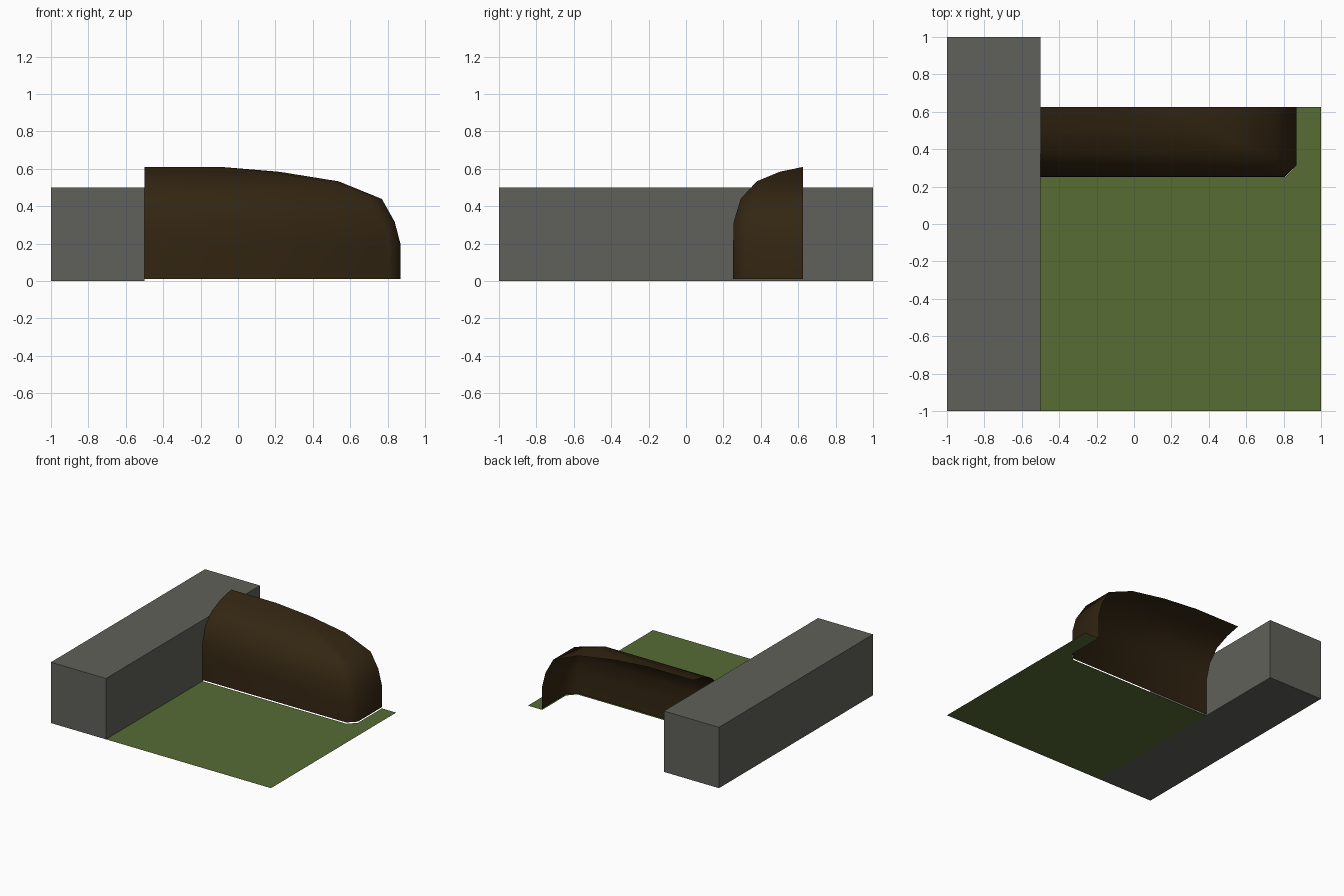
import bpy, bmesh, math

if "Cube" in bpy.data.objects:
    bpy.data.objects.remove(bpy.data.objects["Cube"])


def material(name, rgb):
    m = bpy.data.materials.new(name)
    m.diffuse_color = (*rgb, 1)
    m.use_nodes = True
    m.node_tree.nodes["Principled BSDF"].inputs["Base Color"].default_value = m.diffuse_color
    return m


def build(name, bm, mat):
    bmesh.ops.remove_doubles(bm, verts=bm.verts, dist=0.0005)
    me = bpy.data.meshes.new(name)
    bm.to_mesh(me)
    bm.free()
    me.materials.append(mat)
    ob = bpy.data.objects.new(name, me)
    bpy.context.collection.objects.link(ob)
    return ob


stone = material("grey stone", (0.118, 0.118, 0.103))
grass = material("grass green", (0.097, 0.150, 0.036))
bark = material("dark brown", (0.033, 0.019, 0.006))

BACK, LEFT = 0.625, -0.5

# long stone block on the left
bm = bmesh.new()
bmesh.ops.create_cube(bm, size=1)
for v in bm.verts:
    v.co = (-0.75 + v.co.x * 0.5, v.co.y * 2, 0.25 + v.co.z * 0.5)
build("stone_block", bm, stone)

# grass sheet, cut out around the footprint of the shell
bm = bmesh.new()
outline = [(LEFT, -1), (1, -1), (1, BACK), (0.87, BACK), (0.87, 0.315),
           (0.81, 0.252), (LEFT, 0.252)]
bm.faces.new([bm.verts.new((x, y, 0)) for x, y in outline])
bmesh.ops.triangulate(bm, faces=bm.faces[:])
build("grass_sheet", bm, grass)

# open rounded shell: one chamfered outline per level (height, end x, front y)
levels = [(0.01, 0.87, 0.252), (0.193, 0.87, 0.252), (0.316, 0.838, 0.255),
          (0.439, 0.769, 0.292), (0.533, 0.538, 0.378), (0.584, 0.222, 0.50),
          (0.61, -0.088, BACK)]
bm = bmesh.new()
rings = []
for z, x, y in levels:
    c = min(0.062, BACK - y)
    rings.append([bm.verts.new(p) for p in
                  ((LEFT, y, z), (x - c, y, z), (x, y + c, z), (x, BACK, z))])
for low, high in zip(rings, rings[1:]):
    for i in range(3):
        bm.faces.new((low[i], low[i + 1], high[i + 1], high[i]))
shell = build("rounded_shell", bm, bark)
bpy.context.view_layer.objects.active = shell
shell.select_set(True)
bpy.ops.object.shade_smooth_by_angle(angle=math.radians(60))
